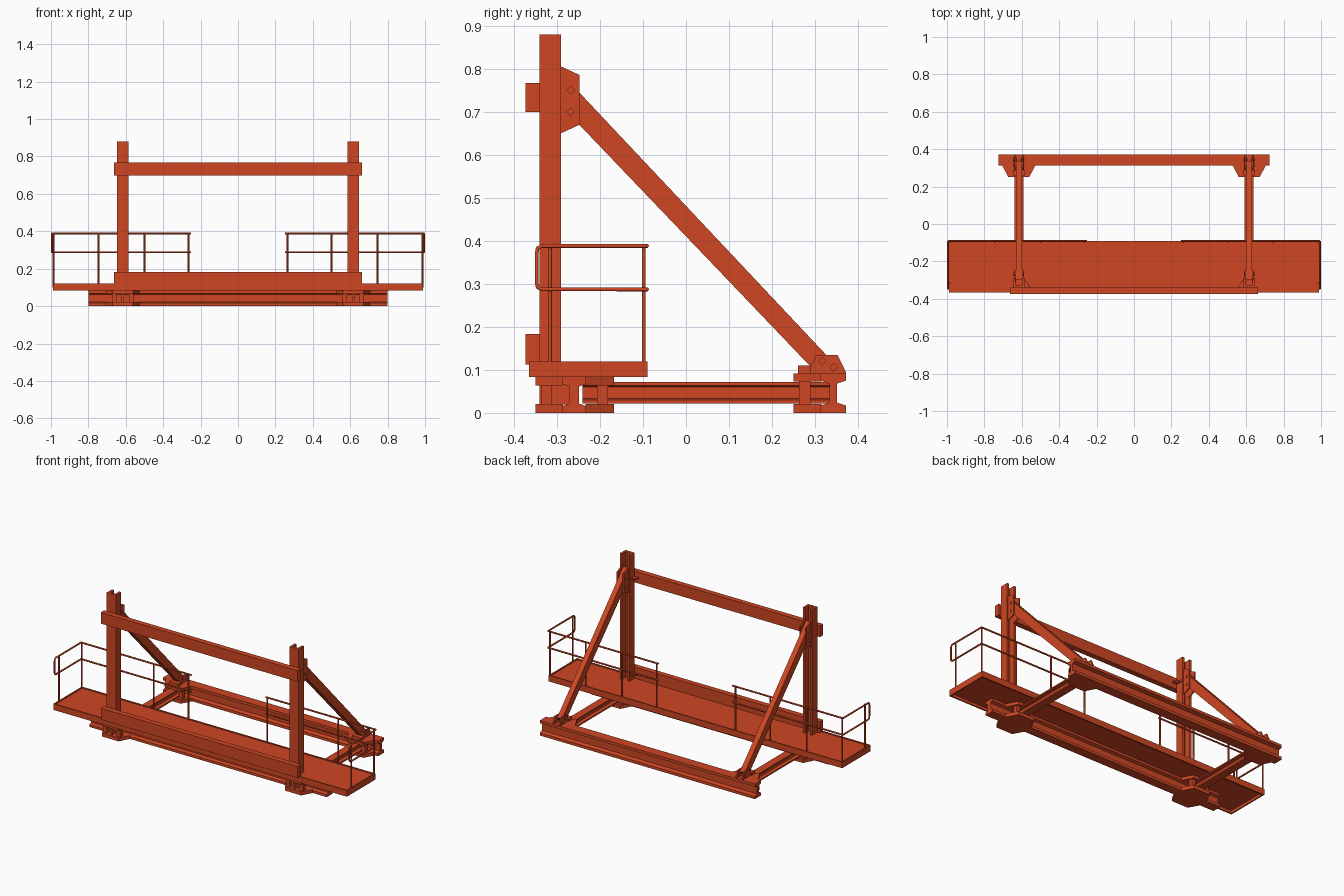
import bpy
import bmesh
from mathutils import Vector

cube = bpy.data.objects.get("Cube")
if cube:
    bpy.data.objects.remove(cube, do_unlink=True)

paint = bpy.data.materials.new("orange_red_paint")
paint.use_nodes = True
COLOUR = (0.62, 0.062, 0.017, 1)
paint.diffuse_color = COLOUR
paint.node_tree.nodes["Principled BSDF"].inputs["Base Color"].default_value = COLOUR

CX = 0.616  # centre of each side frame


def prism(name, axis, profile, a, b, mirror=True):
    """Extrude a 2D profile along an axis; optionally mirror it across x = 0."""
    place = {"x": lambda p, t: (t, p[0], p[1]),
             "y": lambda p, t: (p[0], t, p[1]),
             "z": lambda p, t: (p[0], p[1], t)}[axis]
    bm = bmesh.new()
    face = bm.faces.new([bm.verts.new(place(p, a)) for p in profile])
    new = bmesh.ops.extrude_face_region(bm, geom=[face])["geom"]
    shift = Vector(place((0, 0), b - a))
    bmesh.ops.translate(bm, vec=shift, verts=[v for v in new if isinstance(v, bmesh.types.BMVert)])
    bmesh.ops.recalc_face_normals(bm, faces=bm.faces)
    mesh = bpy.data.meshes.new(name)
    bm.to_mesh(mesh)
    bm.free()
    mesh.materials.append(paint)
    obj = bpy.data.objects.new(name, mesh)
    bpy.context.collection.objects.link(obj)
    if mirror:
        mod = obj.modifiers.new("Mirror", "MIRROR")
        mod.use_mirror_merge = False
    return obj


def box(name, x, y, z, mirror=True):
    rect = [(x[0], y[0]), (x[1], y[0]), (x[1], y[1]), (x[0], y[1])]
    return prism(name, "z", rect, z[0], z[1], mirror)


def i_section(c, z0, z1, half, flange, web):
    right = [(half, z0), (half, z0 + flange * 0.7), (web, z0 + flange),
             (web, z1 - flange), (half, z1 - flange * 0.7), (half, z1)]
    return [(c + w, z) for w, z in right] + [(c - w, z) for w, z in reversed(right)]


def tube(name, points, radius=0.005):
    for side, s in (("left", 1), ("right", -1)):
        curve = bpy.data.curves.new(name, "CURVE")
        curve.dimensions = "3D"
        curve.bevel_depth = radius
        curve.bevel_resolution = 1
        curve.use_fill_caps = True
        spline = curve.splines.new("POLY")
        spline.points.add(len(points) - 1)
        for pt, (x, y, z) in zip(spline.points, points):
            pt.co = (s * x, y, z, 1)
        curve.materials.append(paint)
        obj = bpy.data.objects.new(f"{name}_{side}", curve)
        bpy.context.collection.objects.link(obj)


# Base beams running across the frame
prism("rear_base_beam", "x", i_section(0.342, 0, 0.092, 0.03, 0.024, 0.009), -0.725, 0.725, False)
prism("front_base_beam", "x", i_section(-0.26, 0, 0.083, 0.028, 0.022, 0.011), -0.8, 0.8, False)

# Side beams joining front and rear
prism("side_base_beam", "y", i_section(CX, 0.022, 0.072, 0.024, 0.012, 0.005), -0.24, 0.333)

# Flange plates and stiffeners at each joint
for label, y_wide, y_narrow, top in (("rear", 0.315, 0.25, 0.092),
                                     ("front_inner", -0.234, -0.167, 0.083),
                                     ("front_outer", -0.286, -0.35, 0.083)):
    plate = [(CX - 0.09, y_wide), (CX - 0.055, y_narrow), (CX + 0.055, y_narrow), (CX + 0.09, y_wide)]
    prism(label + "_lower_joint_plate", "z", plate, 0, 0.021)
    prism(label + "_upper_joint_plate", "z", plate, top - 0.019, top)
    mid = y_narrow * 0.6 + y_wide * 0.4
    for i, dx in enumerate((-0.045, 0.045)):
        box(f"{label}_joint_stiffener_{i}", (CX + dx - 0.012, CX + dx + 0.012),
            (mid - 0.013, mid + 0.013), (0.015, top - 0.015))
box("front_outer_web", (CX - 0.006, CX + 0.006), (-0.34, -0.26), (0.02, 0.07))

# Walkway: thin deck inside an edge frame
box("walkway_deck", (-0.985, 0.985), (-0.36, -0.095), (0.1, 0.115), False)
box("walkway_front_edge", (-0.99, 0.99), (-0.365, -0.357), (0.083, 0.12), False)
box("walkway_back_edge", (-0.99, 0.99), (-0.098, -0.09), (0.083, 0.12), False)
box("walkway_end_edge", (0.982, 0.99), (-0.357, -0.098), (0.083, 0.12))

# Columns: channels open to the back
w = 0.031
channel = [(CX - w, -0.34), (CX + w, -0.34), (CX + w, -0.29), (CX + w - 0.014, -0.29),
           (CX + w - 0.014, -0.326), (CX - w + 0.014, -0.326), (CX - w + 0.014, -0.29), (CX - w, -0.29)]
prism("column", "z", channel, 0.1, 0.88)

# Front cross beams with corner gussets behind them
for label, z0, z1 in (("lower", 0.113, 0.183), ("upper", 0.699, 0.767)):
    box(label + "_cross_beam", (-0.664, 0.664), (-0.373, -0.34), (z0, z1), False)
    corner = [(CX - w, -0.34), (CX - w, -0.295), (CX - w - 0.03, -0.335), (CX - w - 0.03, -0.34)]
    prism(label + "_corner_gusset", "z", corner, z0 + 0.03, z0 + 0.038)

# Diagonal struts with gusset plates and bolts
strut = [(-0.3, 0.8), (-0.3, 0.724), (0.292, 0.105), (0.325, 0.105), (0.338, 0.122)]
prism("diagonal_strut", "x", strut, CX - 0.016, CX + 0.016)
top_gusset = [(-0.31, 0.815), (-0.29, 0.805), (-0.247, 0.785), (-0.247, 0.67), (-0.29, 0.65), (-0.31, 0.65)]
foot_gusset = [(0.283, 0.09), (0.302, 0.135), (0.352, 0.135), (0.372, 0.094), (0.372, 0.09)]
for label, x in (("inner", CX - 0.024), ("outer", CX + 0.016)):
    prism(label + "_top_gusset", "x", top_gusset, x, x + 0.008)
    prism(label + "_foot_gusset", "x", foot_gusset, x, x + 0.008)
    r = 0.01
    for i, (y, z) in enumerate(((0.317, 0.12), (0.343, 0.106), (-0.268, 0.75), (-0.268, 0.7))):
        diamond = [(y - r, z), (y, z - r), (y + r, z), (y, z + r)]
        prism(f"{label}_bolt_{i}", "x", diamond, x - 0.004, x + 0.012)
box("strut_stop", (CX - 0.03, CX + 0.03), (0.26, 0.29), (0.092, 0.11))

# Handrails with a rounded loop at the front
RX, RY, TOP, MID = 0.994, -0.091, 0.388, 0.287
loop = [(RX, RY, TOP), (RX, -0.335, TOP), (RX, -0.345, TOP - 0.005), (RX, -0.347, TOP - 0.016),
        (RX, -0.347, MID + 0.016), (RX, -0.345, MID + 0.005), (RX, -0.335, MID), (RX, RY, MID)]
tube("rail_end_loop", loop)
for label, z in (("top", TOP), ("middle", MID)):
    tube(label + "_rail", [(0.25, RY, z), (RX, RY, z)])
for i, x in enumerate((0.265, 0.5, 0.745, 0.986)):
    tube(f"rail_post_{i}", [(x, -0.098, 0.1), (x, -0.098, TOP)])
tube("rail_front_post", [(0.986, -0.316, 0.1), (0.986, -0.316, TOP)])
